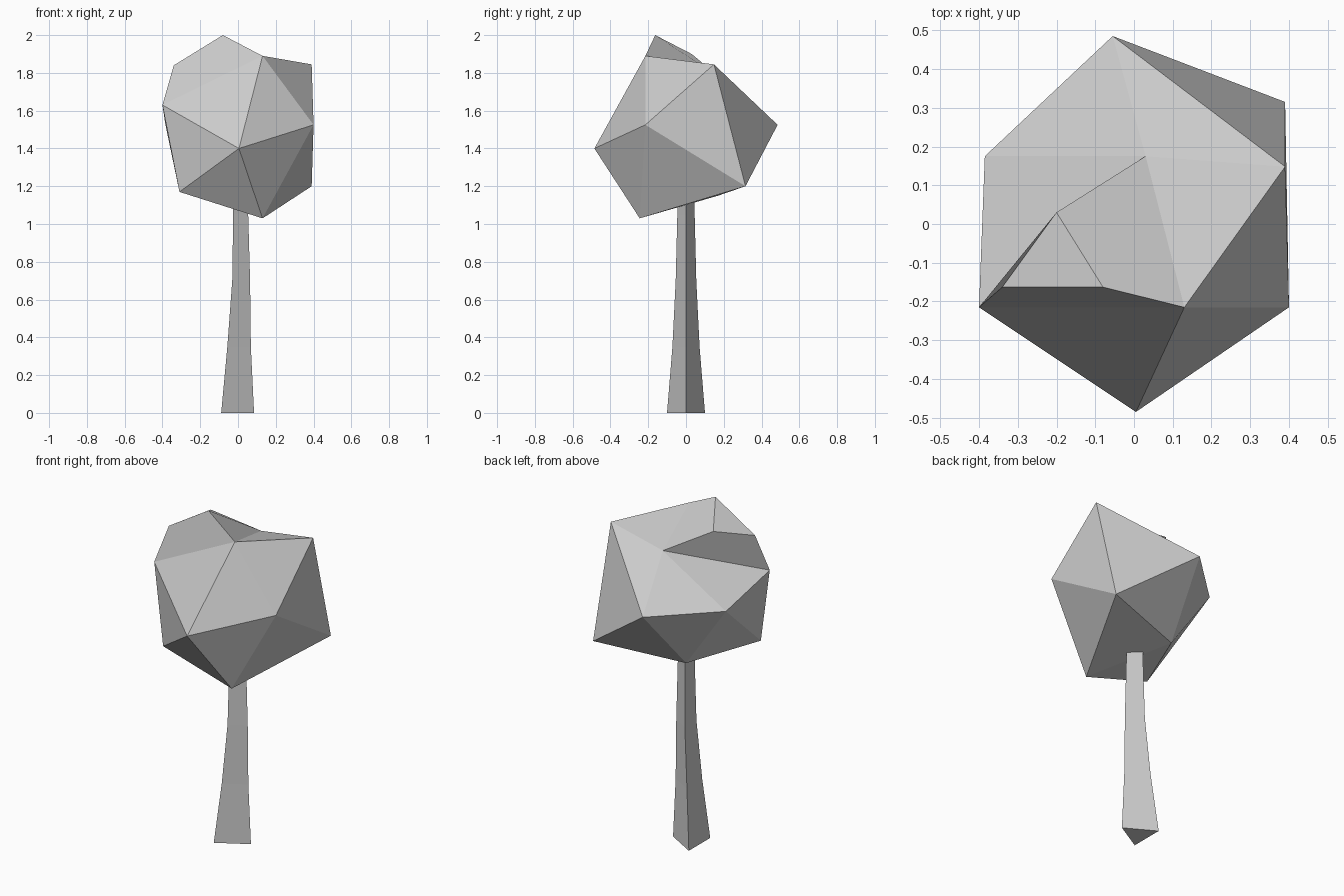
import bpy, bmesh, math

if "Cube" in bpy.data.objects:
    bpy.data.objects.remove(bpy.data.objects["Cube"])


def make_object(name, bm):
    bmesh.ops.recalc_face_normals(bm, faces=bm.faces[:])
    mesh = bpy.data.meshes.new(name)
    bm.to_mesh(mesh)
    bm.free()
    obj = bpy.data.objects.new(name, mesh)
    bpy.context.collection.objects.link(obj)
    return obj


# trunk: three-sided tapering profile (height, radius)
bm = bmesh.new()
rings = []
for z, r in [(0, 0.116), (0.35, 0.083), (0.7, 0.063), (1.05, 0.053), (1.2, 0.053)]:
    x0 = -0.03 + 0.032 * min(z / 0.7, 1) - 0.001
    rings.append([bm.verts.new((x0 + r * math.cos(a), r * math.sin(a), z))
                  for a in (i * math.tau / 3 for i in range(3))])
for lo, hi in zip(rings, rings[1:]):
    for i in range(3):
        j = (i + 1) % 3
        bm.faces.new((lo[i], lo[j], hi[j], hi[i]))
bm.faces.new(rings[0])
bm.faces.new(rings[-1])
make_object("trunk", bm)

# foliage: irregular icosahedron with front and back poles and two rings of five
bm = bmesh.new()
front = bm.verts.new((0.005, -0.485, 1.40))
back = bm.verts.new((-0.055, 0.485, 1.525))
ring_a = [bm.verts.new(p) for p in [
    (0.40, -0.215, 1.525), (0.13, -0.215, 1.89), (-0.40, -0.215, 1.63),
    (-0.31, -0.26, 1.17), (0.13, -0.245, 1.03)]]
ring_b = [bm.verts.new(p) for p in [
    (0.39, 0.148, 1.845), (0.03, 0.175, 1.78), (-0.385, 0.175, 1.53),
    (-0.12, 0.17, 1.15), (0.39, 0.315, 1.20)]]
bump_face = None
for i in range(5):
    j = (i + 1) % 5
    bm.faces.new((front, ring_a[i], ring_a[j]))
    bm.faces.new((back, ring_b[j], ring_b[i]))
    bm.faces.new((ring_a[i], ring_b[i], ring_a[j]))
    bm.faces.new((ring_a[j], ring_b[i], ring_b[j]))

# crown bump: one upper face pulled out to a smaller triangle
base = (ring_a[1], ring_a[2], ring_b[1])
bm.faces.remove(bm.faces.get(base))
tip = [bm.verts.new(p) for p in [
    (-0.08, -0.163, 2.0), (-0.34, -0.163, 1.84), (-0.20, 0.03, 1.90)]]
for i in range(3):
    j = (i + 1) % 3
    bm.faces.new((base[i], base[j], tip[j], tip[i]))
bm.faces.new(tip)
make_object("foliage", bm)
